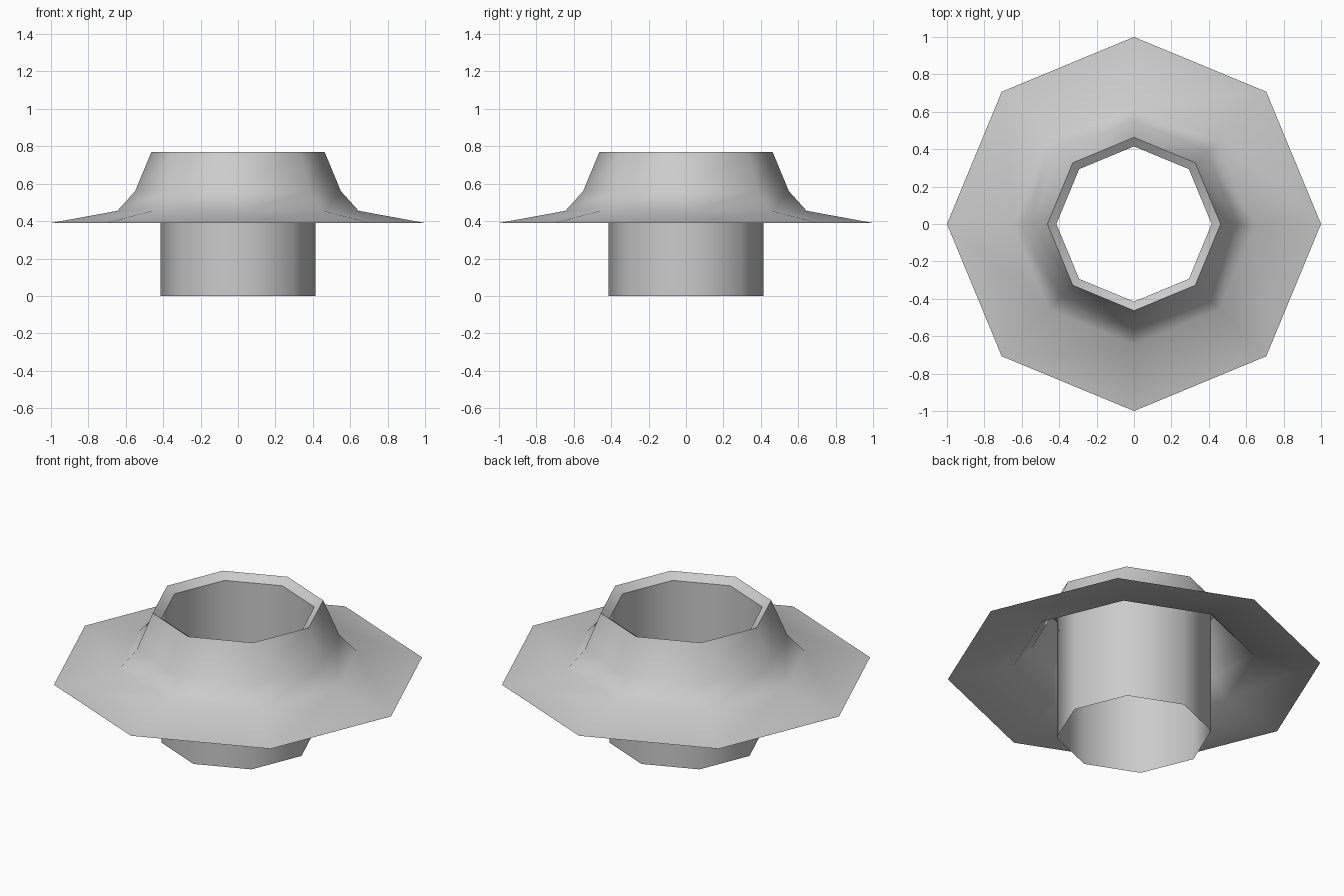
import bpy
import math

cube = bpy.data.objects.get("Cube")
if cube:
    bpy.data.objects.remove(cube)

SIDES = 8

# Plain grey metal
grey = bpy.data.materials.new("light_grey")
grey.use_nodes = True
colour = (0.6, 0.6, 0.6, 1)
grey.diffuse_color = colour
grey.node_tree.nodes["Principled BSDF"].inputs["Base Color"].default_value = colour


def revolve(name, profile):
    """Turn an open (radius, height) profile into an eight-sided sheet."""
    verts, faces = [], []
    for radius, z in profile:
        for j in range(SIDES):
            a = math.tau * j / SIDES
            verts.append((radius * math.cos(a), radius * math.sin(a), z))
    for i in range(len(profile) - 1):
        for j in range(SIDES):
            k = (j + 1) % SIDES
            faces.append((i * SIDES + j, i * SIDES + k,
                          (i + 1) * SIDES + k, (i + 1) * SIDES + j))
    mesh = bpy.data.meshes.new(name)
    mesh.from_pydata(verts, [], faces)
    mesh.materials.append(grey)
    obj = bpy.data.objects.new(name, mesh)
    bpy.context.collection.objects.link(obj)
    bpy.ops.object.select_all(action='DESELECT')
    obj.select_set(True)
    bpy.context.view_layer.objects.active = obj
    bpy.ops.object.shade_smooth_by_angle(angle=math.radians(47))
    return obj


# Wide flange, collar, bevelled lip, then the tube down to the base
revolve("flanged_collar", [
    (1.0, 0.39),
    (0.645, 0.455),
    (0.55, 0.56),
    (0.463, 0.77),
    (0.415, 0.735),
    (0.415, 0.0),
])
